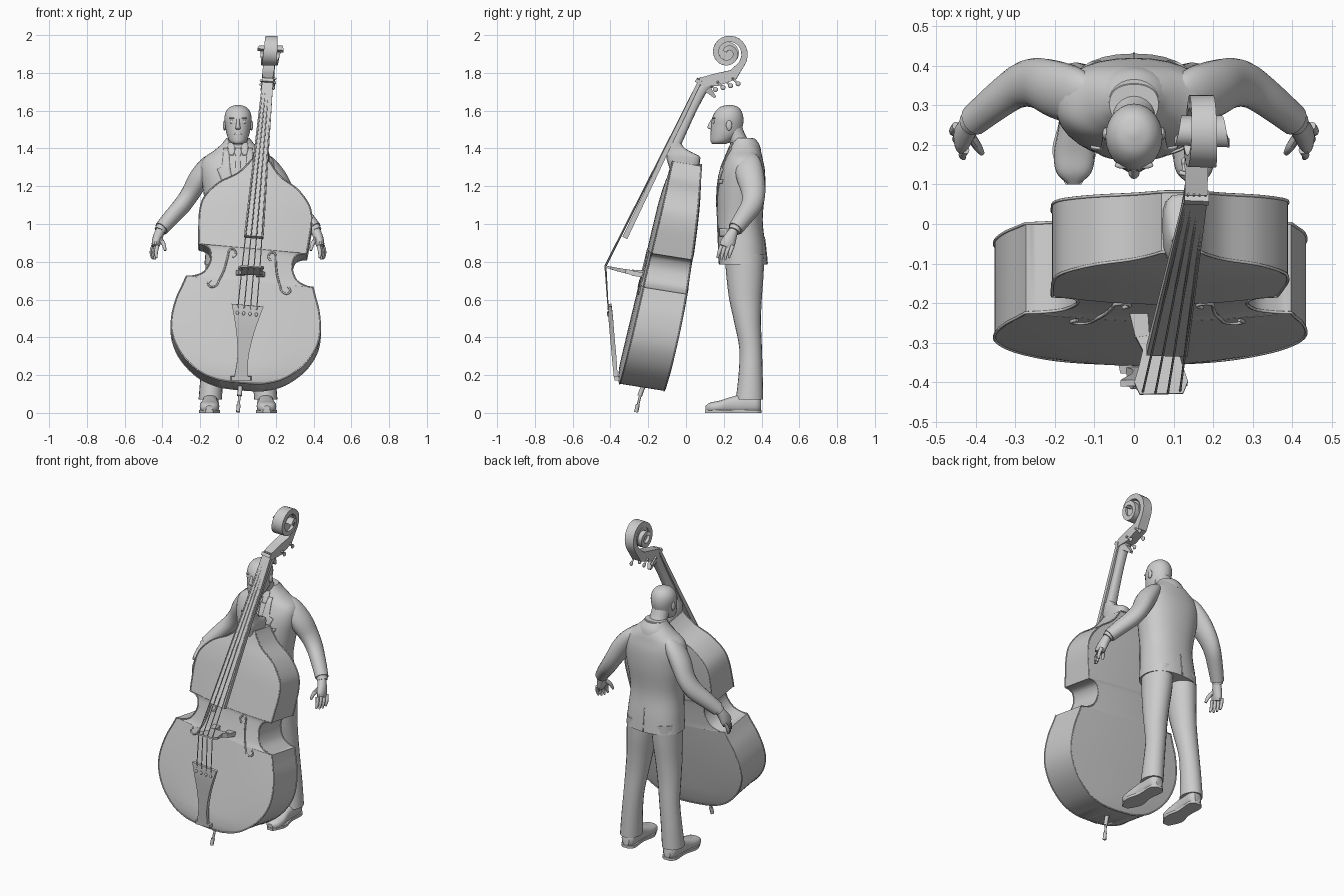
import bpy, bmesh, math
from mathutils import Vector

cube = bpy.data.objects.get("Cube")
if cube:
    bpy.data.objects.remove(cube, do_unlink=True)

grey = bpy.data.materials.new("matte_grey")
grey.use_nodes = True
grey.diffuse_color = (0.6, 0.6, 0.6, 1)
grey.node_tree.nodes["Principled BSDF"].inputs["Base Color"].default_value = (0.6, 0.6, 0.6, 1)
made = []


def add_mesh(name, verts, faces):
    me = bpy.data.meshes.new(name)
    me.from_pydata([tuple(v) for v in verts], [], faces)
    bm = bmesh.new()
    bm.from_mesh(me)
    bmesh.ops.recalc_face_normals(bm, faces=bm.faces)
    bm.to_mesh(me)
    bm.free()
    me.materials.append(grey)
    ob = bpy.data.objects.new(name, me)
    bpy.context.collection.objects.link(ob)
    made.append(ob)
    return ob


def spline(pts, k):
    """Smooth curve through tuples of any length."""
    out = []
    for i in range(len(pts) - 1):
        a, b, c, d = (pts[max(0, min(len(pts) - 1, i + j))] for j in (-1, 0, 1, 2))
        for n in range(k):
            t = n / k
            out.append(tuple(q + .5 * t * (r - p + t * (2*p - 5*q + 4*r - s + t * (3*q - p - 3*r + s)))
                             for p, q, r, s in zip(a, b, c, d)))
    return out + [tuple(pts[-1])]


def sweep(name, pts, k=1, sides=16, power=2.0, axis=None, square=False):
    """Skin rings given as (x, y, z, half width, half depth)."""
    pts = spline(pts, k) if k > 1 else pts
    n = 4 if square else sides
    verts, faces = [], []
    for i, p in enumerate(pts):
        a, b = pts[max(i - 1, 0)], pts[min(i + 1, len(pts) - 1)]
        tan = Vector(axis) if axis else (Vector(b[:3]) - Vector(a[:3])).normalized()
        side = (Vector((1, 0, 0)) - tan * tan.x).normalized()
        nrm = tan.cross(side)
        for j in range(n):
            ang = math.tau * (j + .5 * square) / n
            ca, sa = math.cos(ang), math.sin(ang)
            if square:
                ca, sa = math.copysign(1, ca), math.copysign(1, sa)
            else:
                ca, sa = (math.copysign(abs(v) ** (2 / power), v) for v in (ca, sa))
            verts.append(Vector(p[:3]) + side * p[3] * ca + nrm * p[4] * sa)
    for i in range(len(pts) - 1):
        for j in range(n):
            m = (j + 1) % n
            faces.append((i*n + j, i*n + m, i*n + n + m, i*n + n + j))
    faces += [tuple(range(n)), tuple(range(len(verts) - n, len(verts)))]
    return add_mesh(name, verts, faces)


def tube(name, pts, r, cyclic=False):
    cu = bpy.data.curves.new(name, 'CURVE')
    cu.dimensions, cu.bevel_depth, cu.bevel_resolution, cu.use_fill_caps = '3D', r, 1, True
    sp = cu.splines.new('POLY')
    sp.points.add(len(pts) - 1)
    for q, p in zip(sp.points, pts):
        q.co = (*p, 1)
    sp.use_cyclic_u = cyclic
    cu.materials.append(grey)
    bpy.context.collection.objects.link(bpy.data.objects.new(name, cu))


def ball(name, loc, size):
    bpy.ops.mesh.primitive_uv_sphere_add(segments=16, ring_count=10, location=loc)
    ob = bpy.context.object
    ob.name, ob.scale = name, size
    ob.data.materials.append(grey)
    made.append(ob)


UP = (0, 0, 1)

# ---------- Bass: everything leans sideways and backwards ----------
LEAN = .09
def lean(s, t, y): return Vector((.04 + LEAN * (t - .45) + s, y, t - LEAN * s))
def y_front(t): return -.352 + .239 * (t - .16)
def y_back(t): return -.118 + .267 * (t - .155) - .083 * (t - .155) ** 2
def mid(y, z): return lean(0, z, y)

lower = [(.04, .16), (.13, .168), (.23, .205), (.325, .285), (.38, .38), (.393, .47), (.378, .57), (.35, .65), (.335, .695)]
waist = [(.335, .695), (.3, .698), (.245, .725), (.215, .79), (.225, .845), (.255, .865), (.285, .87)]
upper = [(.285, .87), (.291, .94), (.296, 1.04), (.278, 1.12), (.21, 1.2), (.12, 1.255), (.075, 1.3), (.05, 1.335)]
half = spline(lower, 4)[:-1] + spline(waist, 4)[:-1] + spline(upper, 4)
COLS = 9


def plate_point(s, t, c, back):
    bulge = .022 * (1 - c * c) * min(1, max(0, s - .04) / .25)
    depth = y_back(t) - y_front(t)
    p = lean(s * c, t, y_back(t) + bulge * .5 if back else y_front(t) - bulge)
    if back:
        p.z -= .16 * depth
    return p


verts, faces = [], []
R = len(half)
for back in (0, 1):
    base = len(verts)
    verts += [plate_point(s, t, -1 + 2 * j / (COLS - 1), back) for s, t in half for j in range(COLS)]
    for i in range(R - 1):
        for j in range(COLS - 1):
            a = base + i * COLS + j
            faces.append((a, a + 1, a + COLS + 1, a + COLS))
loop = [j for j in range(COLS)] + [i * COLS + COLS - 1 for i in range(1, R)]
loop += [(R - 1) * COLS + j for j in range(COLS - 2, -1, -1)] + [i * COLS for i in range(R - 2, 0, -1)]
for a, b in zip(loop, loop[1:] + loop[:1]):
    faces.append((a, b, b + R * COLS, a + R * COLS))
add_mesh("bass_body", verts, faces)
for off, label in ((0, "front"), (R * COLS, "back")):
    tube("body_rim_" + label, [verts[i + off] for i in loop], .004, True)

# Sound holes
hole = [(.1, .815), (.085, .835), (.1, .858), (.122, .85), (.128, .81), (.14, .745), (.16, .69), (.172, .66),
        (.2, .648), (.218, .665), (.205, .685)]
for sg in (-1, 1):
    tube("sound_hole", [lean(sg * s, t, y_front(t) - .016) for s, t in spline(hole, 5)], .005)

# Neck, heel, fingerboard
sweep("neck", [(*mid(y, z), a, b) for y, z, a, b in
      ((-.085, 1.36, .036, .028), (-.055, 1.42, .032, .027), (-.018, 1.5, .029, .026),
       (.035, 1.61, .027, .024), (.085, 1.71, .027, .028), (.12, 1.75, .026, .033))], 4, power=2.6)
sweep("neck_heel", [(*mid(y, z), a, b) for y, z, a, b in
      ((-.01, 1.27, .05, .07), (-.014, 1.35, .046, .09), (-.03, 1.375, .042, .07), (-.05, 1.4, .036, .046),
       (-.055, 1.43, .033, .028))], 3, power=3.2, axis=UP)
sweep("fingerboard", [(*mid(-.322, .93), .052, .014), (*mid(.068, 1.745), .029, .01)], square=True)
sweep("nut", [(*mid(.062, 1.748), .031, .016), (*mid(.072, 1.765), .031, .016)], square=True)
sweep("neck_chin", [(*mid(.11, 1.72), .022, .02), (*mid(.155, 1.67), .01, .006)], square=True)

# Pegbox rolling up into the scroll
scroll = [(.075, 1.752, .028, .022), (.16, 1.763, .03, .034), (.25, 1.79, .031, .028)]
for i in range(37):
    f = i / 36
    ang, r = -.7 + f * 9.4, .093 - .073 * f
    scroll.append((.222 + r * math.cos(ang), 1.905 + r * math.sin(ang), .03 + .04 * f * f, .017 - .005 * f))
sweep("pegbox_and_scroll", [(*mid(y, z), a, b) for y, z, a, b in scroll], square=True)
bpy.ops.mesh.primitive_cylinder_add(radius=.058, depth=.05, location=mid(.222, 1.905), rotation=(0, math.pi / 2, 0))
core = bpy.context.object
core.name = "scroll_core"
core.data.materials.append(grey)
made.append(core)
for i in range(4):
    sg = 1 if i % 2 else -1
    p = mid(.12 + .04 * i, 1.75 + .01 * i)
    q = p + Vector((sg * .042, .01, -.012))
    tube("peg_shaft", [p, q], .006)
    tube("peg_worm", [q - Vector((sg * .012, 0, 0)), q + Vector((-sg * .012, .022, -.022))], .006)
    ball("peg_key", q + Vector((-sg * .012, .026, -.026)), (.008, .013, .013))

# Bridge, tailpiece, strings, endpin
sweep("bridge", [(*mid(y, z), a, b) for y, z, a, b in
      ((-.28, .742, .065, .013), (-.32, .75, .045, .011), (-.36, .758, .055, .009), (-.4, .768, .068, .007),
       (-.43, .775, .055, .004))], square=True)
for sg in (-1, 1):
    sweep("bridge_foot", [(*lean(sg * .055, .735, -.215), .024, .014), (*lean(sg * .045, .742, -.285), .018, .012)], square=True)
sweep("tailpiece", [(*mid(y, z), a, b) for y, z, a, b in
      ((-.402, .57, .085, .008), (-.398, .5, .065, .012), (-.39, .4, .042, .012), (-.38, .29, .029, .012),
       (-.372, .19, .036, .01))], 4, square=True)
sweep("tail_saddle", [(*mid(-.335, .185), .06, .012), (*mid(-.378, .182), .05, .01)], square=True)
for i in range(4):
    k = (i - 1.5) / 1.5
    tube("string", [lean(k * .022, 1.775, .076), lean(k * .047, .778, -.432 + .008 * abs(k)),
                    lean(k * .05, .55, -.412)], .0028)
    ball("string_anchor", lean(k * .05, .525, -.412), (.008, .006, .01))
for y0, z0, y1, z1, r in ((-.22, .16, -.245, .09, .013), (-.24, .1, -.262, .01, .007), (-.255, .045, -.264, .004, .011)):
    tube("endpin", [mid(y0, z0), mid(y1, z1)], r)

# ---------- Standing man ----------
torso = [(0, .303, .785, .178, .128), (0, .297, .88, .17, .125), (0, .286, 1.02, .162, .12), (0, .293, 1.18, .185, .126),
         (0, .3, 1.28, .198, .118), (0, .306, 1.345, .185, .1), (0, .31, 1.39, .125, .085), (0, .308, 1.425, .085, .068),
         (0, .303, 1.455, .062, .05)]
sweep("jacket", torso, 5, 32, 2.3, UP)
rings = spline(torso, 5)


def drape(name, rows, sg=1, off=.003, back=False):
    """Thin cloth plate on the jacket; rows are (z, inner x, outer x)."""
    rows = [tuple(p + (q - p) * n / 4 for p, q in zip(a, b)) for a, b in zip(rows, rows[1:]) for n in range(4)] + [rows[-1]]
    pts, fs = [], []
    for z, x0, x1 in rows:
        i = max(j for j in range(len(rings) - 1) if rings[j][2] <= z)
        f = (z - rings[i][2]) / (rings[i + 1][2] - rings[i][2])
        _, yc, _, rx, ry = (p + (q - p) * f for p, q in zip(rings[i], rings[i + 1]))
        for j in range(5):
            x = x0 + (x1 - x0) * j / 4
            d = ry * max(0, 1 - min(1, abs(x) / rx) ** 2.3) ** (1 / 2.3) + off
            pts.append((sg * x, yc + d if back else yc - d, z))
    for i in range(len(rows) - 1):
        fs += [(i*5 + j, i*5 + j + 1, i*5 + j + 6, i*5 + j + 5) for j in range(4)]
    mod = add_mesh(name, pts, fs).modifiers.new("thickness", 'SOLIDIFY')
    mod.thickness, mod.offset = .006, 0


drape("tie", [(1.12, 0, .002), (1.15, -.018, .018), (1.36, -.011, .011), (1.375, -.018, .018), (1.4, -.02, .02)])
drape("breast_pocket", [(1.215, .075, .125), (1.235, .075, .13)])
drape("back_vent", [(.79, -.003, .003), (.93, -.002, .002)], off=0, back=True)
drape("jacket_opening", [(.79, .02, .026), (1.1, .0, .006)], off=0)
for sg in (-1, 1):
    drape("lapel", [(1.09, 0, .01), (1.2, .025, .075), (1.29, .04, .11), (1.3, .042, .085), (1.4, .05, .075)], sg)
    drape("pocket_flap", [(.935, .08, .14), (.975, .08, .14)], sg, .001)
    drape("shirt_collar", [(1.365, .025, .045), (1.4, .012, .055), (1.43, .03, .05)], sg)
sweep("coat_collar", [(0, .315, 1.385, .105, .083), (0, .315, 1.42, .085, .074), (0, .308, 1.452, .064, .058)], 3, 24, axis=UP)

# Head and neck
sweep("neck_of_man", [(0, .305, 1.4, .06, .058), (0, .268, 1.46, .053, .052), (0, .245, 1.52, .052, .05)], 3, 20, axis=UP)
skull = [(.175, 1.424, .026, .036), (.186, 1.438, .045, .055), (.207, 1.475, .06, .077), (.217, 1.52, .068, .084),
         (.221, 1.56, .072, .083), (.225, 1.595, .064, .07), (.228, 1.62, .042, .046), (.23, 1.631, .008, .008)]
sweep("head", [(0, y, z, a, b) for y, z, a, b in skull], 4, 28, axis=UP)
sweep("nose", [(0, .142, 1.555, .008, .008), (0, .131, 1.525, .01, .014), (0, .128, 1.508, .014, .013), (0, .136, 1.5, .009, .006)], 3, 12, axis=UP)
ball("lips", (0, .137, 1.477), (.022, .008, .007))
for sg in (-1, 1):
    ball("eye", (sg * .029, .149, 1.54), (.014, .008, .01))
    ball("brow", (sg * .029, .149, 1.56), (.02, .009, .005))
    ball("ear", (sg * .071, .228, 1.522), (.009, .016, .027))

# Arms, hands, legs and shoes
for sg in (-1, 1):
    arm = [(.1, .312, 1.335, .04, .065), (.15, .325, 1.312, .05, .074), (.203, .342, 1.245, .056, .073),
           (.25, .357, 1.165, .05, .063), (.295, .347, 1.1, .047, .056), (.353, .305, 1.035, .043, .048),
           (.405, .262, .975, .038, .041)]
    sweep("sleeve", [(sg * x, *r) for x, *r in arm], 4, 20)
    sweep("shirt_cuff", [(sg * .4, .266, .985, .032, .033), (sg * .414, .254, .962, .031, .032)])
    sweep("palm", [(sg * x, *r) for x, *r in ((.408, .256, .972, .025, .023), (.423, .238, .935, .026, .032),
          (.433, .222, .9, .024, .04), (.438, .212, .877, .018, .038))], 3, 14)
    for i in range(4):
        x, y = .426 + .008 * i, .183 + .02 * i
        sweep("finger", [(sg * x, y + .005, .885, .01, .011), (sg * (x + .008), y - .008, .85, .01, .01),
              (sg * (x + .005), y - .016, .808 + .008 * abs(i - 1.5), .006, .006)], 3, 10)
    sweep("thumb", [(sg * .415, .225, .925, .012, .014), (sg * .395, .195, .895, .011, .012), (sg * .385, .18, .86, .007, .007)], 3, 10)
    leg = [(.085, .31, .84, .085, .105), (.09, .312, .72, .083, .098), (.1, .315, .6, .075, .086), (.112, .326, .48, .068, .071),
           (.125, .342, .34, .06, .06), (.138, .342, .2, .06, .064), (.147, .336, .07, .062, .073)]
    sweep("trouser_leg", [(sg * x, *r) for x, *r in leg], 4, 20, axis=UP)
    shoe = [(.398, .045, .022, .03), (.375, .05, .042, .048), (.32, .052, .043, .05), (.25, .045, .042, .043),
            (.18, .034, .052, .032), (.13, .029, .044, .026), (.103, .024, .016, .014)]
    sweep("shoe", [(sg * (.147 + .03 * (.3 - y)), y, z, a, b) for y, z, a, b in shoe], 4, 18, 2.6, (0, -1, 0))
    sole = [(.4, .008, .02, .008), (.37, .008, .045, .008), (.27, .008, .04, .008), (.18, .008, .056, .008), (.1, .008, .02, .008)]
    sweep("shoe_sole", [(sg * (.147 + .03 * (.3 - y)), y, z, a, b) for y, z, a, b in sole], 4, axis=(0, -1, 0), square=True)

# Smooth shading that keeps hard edges
bpy.ops.object.select_all(action='DESELECT')
for ob in made:
    ob.select_set(True)
bpy.context.view_layer.objects.active = made[0]
bpy.ops.object.shade_smooth_by_angle(angle=math.radians(38))
